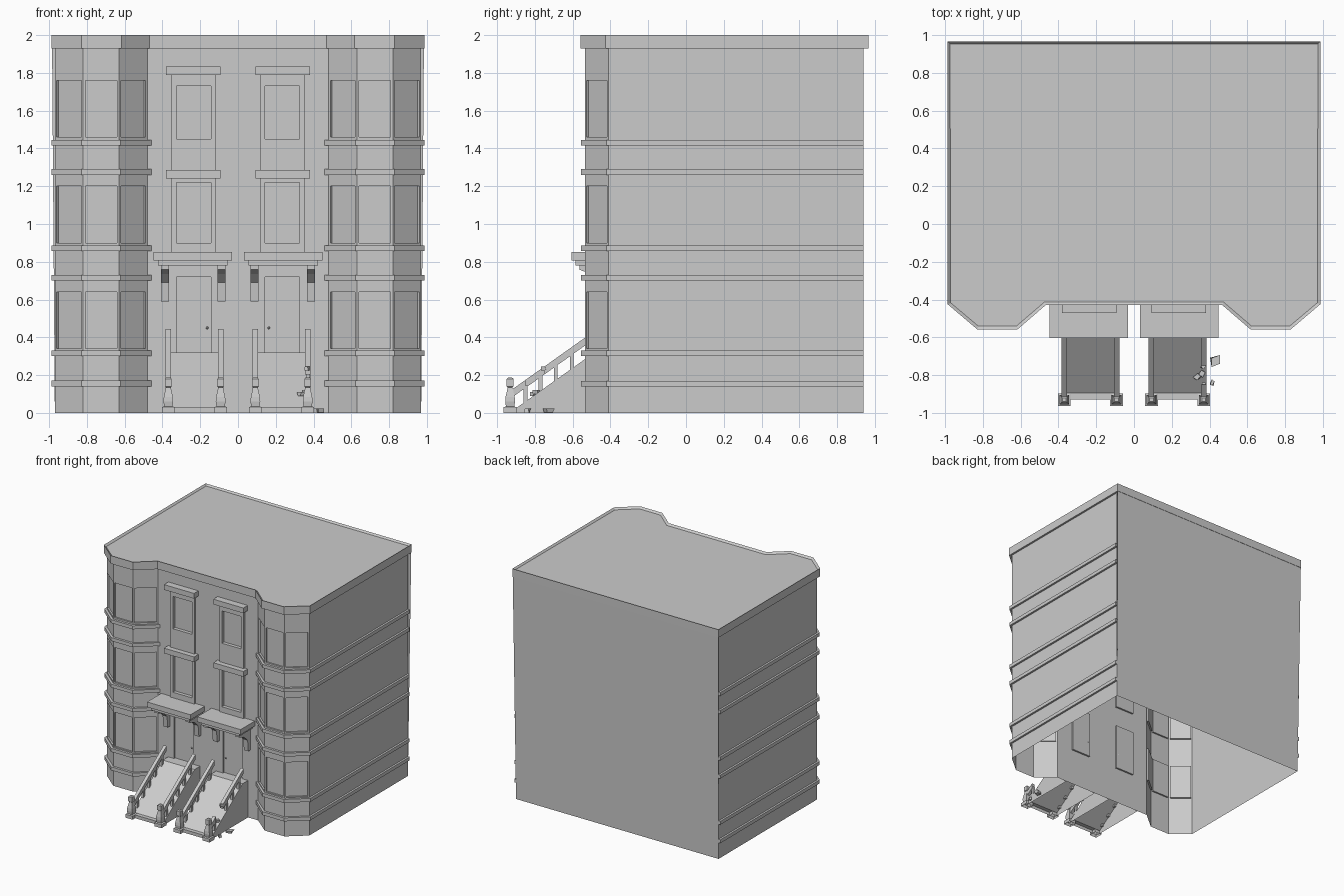
import bpy, bmesh, math, random
from mathutils import Vector, Matrix

if "Cube" in bpy.data.objects:
    bpy.data.objects.remove(bpy.data.objects["Cube"])

random.seed(4)
WALL = -0.41


def solid(name, ring, vec, drop=None):
    """Extrude a planar ring along vec; drop(normal) removes open faces."""
    bm = bmesh.new()
    f = bm.faces.new([bm.verts.new(p) for p in ring])
    ext = bmesh.ops.extrude_face_region(bm, geom=[f], use_keep_orig=True)
    bmesh.ops.translate(bm, vec=vec, verts=[g for g in ext["geom"] if isinstance(g, bmesh.types.BMVert)])
    bmesh.ops.recalc_face_normals(bm, faces=bm.faces[:])
    if drop:
        bmesh.ops.delete(bm, geom=[q for q in bm.faces if drop(q.normal)], context='FACES')
    return finish(name, bm)


def finish(name, bm):
    me = bpy.data.meshes.new(name)
    bm.to_mesh(me)
    bm.free()
    ob = bpy.data.objects.new(name, me)
    bpy.context.collection.objects.link(ob)
    return ob


def plan(name, pts, z0, z1):
    return solid(name, [(x, y, z0) for x, y in pts], (0, 0, z1 - z0))


def side_profile(name, pts, x0, x1, drop=None):
    return solid(name, [(x0, y, z) for y, z in pts], (x1 - x0, 0, 0), drop)


def box(name, s, x0, x1, y0, y1, z0, z1):
    return plan(name, [(s * x0, y0), (s * x1, y0), (s * x1, y1), (s * x0, y1)], z0, z1)


def mirrored(half):
    return half + [(-x, y) for x, y in reversed(half)]


# Building shell with two angled bays
half = [(0.97, 0.94), (0.97, WALL), (0.82, -0.535), (0.63, -0.535), (0.48, WALL)]
shell = plan("building_walls", mirrored(half), 0, 1.95)

# Cutters for window and door recesses
bm = bmesh.new()


def recess(p, q, z0, z1, gap, depth):
    p, q = Vector(p), Vector(q)
    d = q - p
    c = (p + q) / 2
    m = (Matrix.Translation((c.x, c.y, (z0 + z1) / 2)) @ Matrix.Rotation(math.atan2(d.y, d.x), 4, 'Z')
         @ Matrix.Diagonal((d.length - 2 * gap, 2 * depth, z1 - z0, 1)))
    bmesh.ops.create_cube(bm, size=1, matrix=m)


DOOR = (0.143, 0.325)
for s in (-1, 1):
    flip = lambda p: (s * p[0], p[1])
    for z in (0.34, 0.90, 1.46):
        for i in (1, 2, 3):
            recess(flip(half[i]), flip(half[i + 1]), z, z + 0.30, 0.012, 0.014)
    for z0, z1 in ((0.32, 0.72), (0.90, 1.22), (1.45, 1.73)):
        recess((s * DOOR[0], WALL), (s * DOOR[1], WALL), z0, z1, 0, 0.015)
cutter = finish("recess_cutter", bm)
cutter.hide_render = True
mod = shell.modifiers.new("recesses", 'BOOLEAN')
mod.object = cutter
mod.operation = 'DIFFERENCE'
mod.solver = 'EXACT'
bpy.context.view_layer.objects.active = shell
bpy.ops.object.modifier_apply(modifier=mod.name)
bpy.data.objects.remove(cutter)

# Open the shell: no floor, top or straight back
bm = bmesh.new()
bm.from_mesh(shell.data)
gone = [f for f in bm.faces if (abs(f.normal.z) > 0.9 and not 0.2 < f.calc_center_median().z < 1.9)
        or (f.normal.y > 0.9 and f.calc_center_median().y > 0.9)]
bmesh.ops.delete(bm, geom=gone, context='FACES')
bm.to_mesh(shell.data)
bm.free()

# Slightly leaning rear wall
bm = bmesh.new()
bm.faces.new([bm.verts.new(p) for p in ((0.97, 0.94, 0), (-0.97, 0.94, 0),
                                        (-0.985, 0.965, 1.995), (0.985, 0.965, 1.995))])
finish("rear_wall", bm)

# Cornice with a sunken roof
rim = [(0.987, 0.967), (0.987, -0.425), (0.83, -0.558), (0.617, -0.558), (0.468, -0.43)]
roof = plan("roof_cornice", mirrored(rim), 1.93, 2.0)
bm = bmesh.new()
bm.from_mesh(roof.data)
top = [f for f in bm.faces if f.normal.z > 0.9]
bmesh.ops.inset_region(bm, faces=top, thickness=0.018)
bmesh.ops.translate(bm, vec=(0, 0, -0.015), verts=top[0].verts[:])
bm.to_mesh(roof.data)
bm.free()

# String courses around each bay and side wall
outer = [(0.987, 0.94), (0.987, -0.42), (0.828, -0.555), (0.622, -0.555), (0.458, WALL)]
for s in (-1, 1):
    ring = [(s * x, y) for x, y in outer + half[::-1]]
    for z in (0.14, 0.30, 0.70, 0.857, 1.26, 1.415):
        plan("string_course", ring, z, z + 0.03)


def rail_z(y):
    return 0.43 + (y + 0.49) * 0.71


def rail(s, xc, y0, y1):
    side_profile("hand_rail", [(y0, rail_z(y0)), (y1, rail_z(y1)),
                               (y1, rail_z(y1) - 0.042), (y0, rail_z(y0) - 0.042)],
                 s * xc - 0.014, s * xc + 0.014)


for s in (-1, 1):
    # Window surrounds and hoods
    for base, z0, z1, head in ((0.85, 0.90, 1.22, 1.24), (1.285, 1.45, 1.73, 1.79)):
        for x0, x1, a, b in ((0.12, DOOR[0], base, head), (DOOR[1], 0.352, base, head),
                             (*DOOR, base, z0), (*DOOR, z1, head)):
            box("window_surround", s, x0, x1, WALL - 0.015, WALL, a, b)
        box("window_hood", s, 0.092, 0.38, -0.47, WALL, head, head + 0.045)

    # Door canopy, brackets and knob
    box("canopy_slab", s, 0.032, 0.448, -0.605, WALL, 0.808, 0.852)
    box("canopy_moulding", s, 0.055, 0.424, -0.585, WALL, 0.78, 0.808)
    for x in (0.088, 0.386):
        side_profile("canopy_bracket", [(WALL, 0.78), (-0.565, 0.78), (-0.565, 0.758), (-0.50, 0.735),
                                        (-0.45, 0.69), (-0.44, 0.59), (WALL, 0.59)],
                     s * x - 0.021, s * x + 0.021)
    bm = bmesh.new()
    bmesh.ops.create_icosphere(bm, subdivisions=1, radius=0.008,
                               matrix=Matrix.Translation((s * 0.163, WALL + 0.01, 0.45)))
    finish("door_knob", bm)

    # Stoop ramp, open underneath
    side_profile("stoop", [(-0.93, 0), (-0.93, 0.028), (-0.895, 0.028), (-0.485, 0.32), (WALL, 0.32), (WALL, 0)],
                 s * 0.077, s * 0.383, lambda n: n.z < -0.9 or n.y > 0.9)

    for xc in (0.092, 0.369):
        # Rails and balusters, one rail broken
        broken = s == 1 and xc > 0.2
        for y0, y1 in ([(-0.925, -0.85), (-0.75, -0.47)] if broken else [(-0.925, -0.47)]):
            rail(s, xc, y0, y1)
        for y in (-0.85, -0.77, -0.69, -0.605, -0.52):
            if broken and y == -0.77:
                continue
            h = rail_z(y) - 0.03
            box("baluster", 1, s * xc - 0.01, s * xc + 0.01, y - 0.01, y + 0.01, h - 0.10, h)

        # Square turned newel post
        bm = bmesh.new()
        levels = [(0.034, 0), (0.034, 0.03), (0.022, 0.034), (0.026, 0.06), (0.024, 0.085), (0.016, 0.12),
                  (0.013, 0.135), (0.018, 0.14), (0.018, 0.18), (0.010, 0.187)]
        prev = None
        for r, z in levels:
            loop = [bm.verts.new((s * xc + r * a, -0.931 + r * b, z))
                    for a, b in ((-1, -1), (1, -1), (1, 1), (-1, 1))]
            if prev:
                for i in range(4):
                    j = (i + 1) % 4
                    bm.faces.new((prev[i], prev[j], loop[j], loop[i]))
            prev = loop
        bm.faces.new(prev)
        finish("newel_post", bm)

# Rubble from the broken rail
for x, y, z, w in ((0.432, -0.725, 0.013, 0.045), (0.413, -0.84, 0.011, 0.024),
                   (0.335, -0.81, 0.10, 0.035), (0.36, -0.79, 0.11, 0.03), (0.366, -0.75, 0.235, 0.025)):
    bm = bmesh.new()
    m = Matrix.Translation((x, y, z)) @ Matrix.Rotation(random.uniform(0, 1.5), 4, 'Z')
    bmesh.ops.create_cube(bm, size=1, matrix=m @ Matrix.Diagonal((w, w * 0.8, 0.022, 1)))
    for v in bm.verts:
        v.co.x += random.uniform(-0.2, 0.2) * w
        v.co.y += random.uniform(-0.2, 0.2) * w
    finish("rubble", bm)
